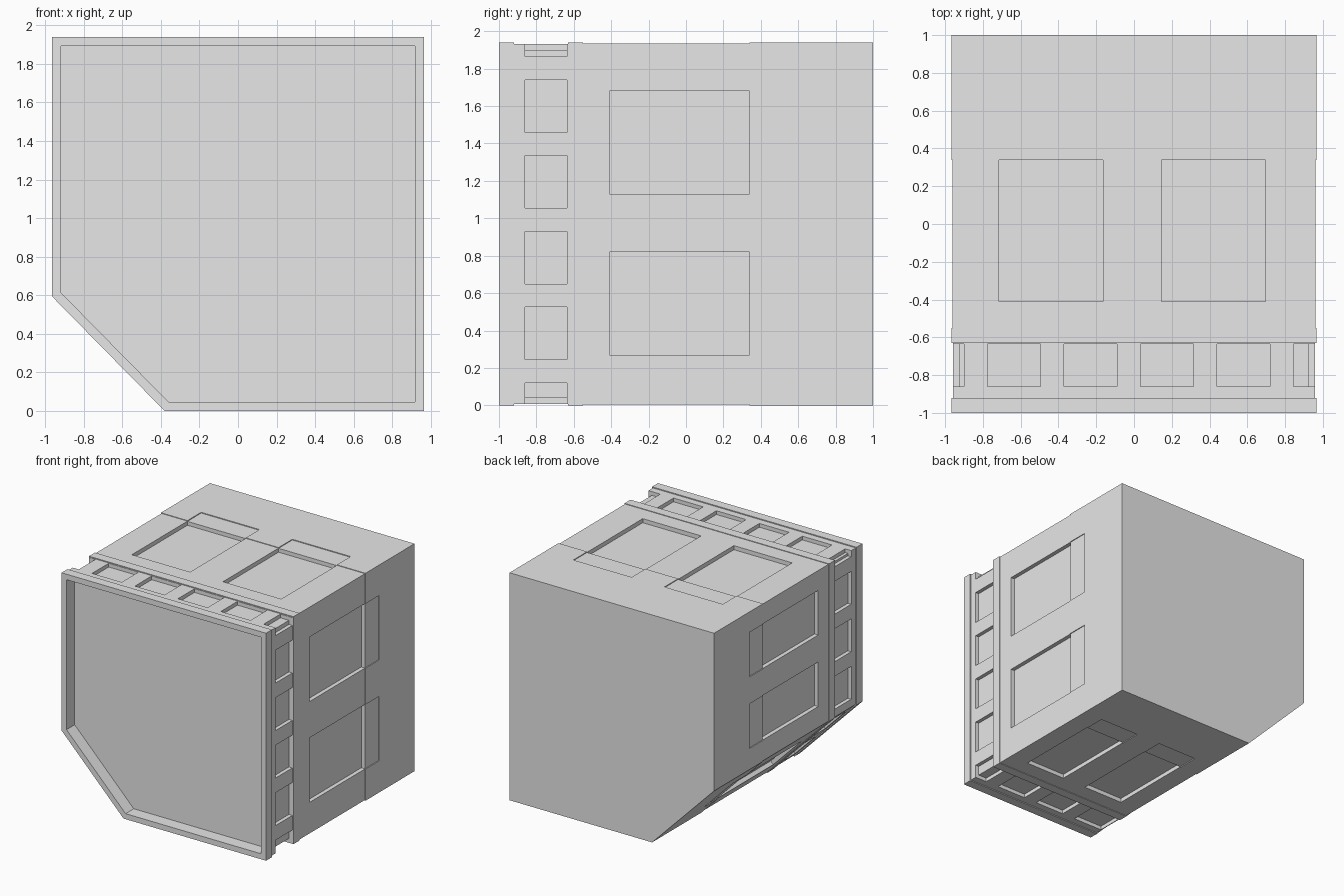
import bpy, bmesh
from mathutils import Vector

old = bpy.data.objects.get("Cube")
if old:
    bpy.data.objects.remove(old, do_unlink=True)

grey = bpy.data.materials.new("light_grey")
grey.use_nodes = True
grey.diffuse_color = (0.8, 0.8, 0.8, 1)
grey.node_tree.nodes["Principled BSDF"].inputs["Base Color"].default_value = (0.8, 0.8, 0.8, 1)

# Cross-section in x and z: a square with one lower corner cut off
OUTLINE = [Vector(p) for p in ((-0.38, 0), (0.965, 0), (0.965, 1.94), (-0.965, 1.94), (-0.965, 0.595))]
COUNT = len(OUTLINE)


def edge_frame(i):
    """Start point, direction, outward normal and length of one side."""
    a, b = OUTLINE[i], OUTLINE[(i + 1) % COUNT]
    u = (b - a).normalized()
    return a, u, Vector((u.y, -u.x)), (b - a).length


def inset_outline(d):
    points = []
    for i in range(COUNT):
        n1, n2 = edge_frame(i - 1 if i else COUNT - 1)[2], edge_frame(i)[2]
        points.append(OUTLINE[i] - (n1 + n2) * d / (1 + n1.dot(n2)))
    return points


def make_object(name, bm):
    bmesh.ops.recalc_face_normals(bm, faces=bm.faces)
    mesh = bpy.data.meshes.new(name)
    bm.to_mesh(mesh)
    bm.free()
    mesh.materials.append(grey)
    obj = bpy.data.objects.new(name, mesh)
    bpy.context.scene.collection.objects.link(obj)
    return obj


# Shell: recessed front panel, rim, rib band, collar, panel band, rear block (y, inset)
SECTIONS = [(-0.89, 0.047), (-1, 0.047), (-1, 0), (-0.92, 0), (-0.92, 0.008), (-0.63, 0.008),
            (-0.63, 0), (-0.55, 0), (-0.55, 0.005), (0.34, 0.005), (0.34, 0), (1, 0)]
bm = bmesh.new()
rings = [[bm.verts.new((p.x, y, p.y)) for p in inset_outline(d)] for y, d in SECTIONS]
for r1, r2 in zip(rings, rings[1:]):
    for i in range(COUNT):
        j = (i + 1) % COUNT
        bm.faces.new((r1[i], r1[j], r2[j], r2[i]))
bm.faces.new(rings[0])
bm.faces.new(rings[-1])
body = make_object("container_body", bm)


def add_box(bm, side, u0, u1, y0, y1, depth):
    """Cutting block sunk into one side by the given depth."""
    a, u, n, _ = edge_frame(side)
    loops = []
    for y in (y0, y1):
        corners = [a + u * s + n * h for s, h in ((u0, -depth), (u1, -depth), (u1, 0.05), (u0, 0.05))]
        loops.append([bm.verts.new((c.x, y, c.y)) for c in corners])
    bm.faces.new(loops[0])
    bm.faces.new(loops[1])
    for i in range(4):
        j = (i + 1) % 4
        bm.faces.new((loops[0][i], loops[0][j], loops[1][j], loops[1][i]))


def cut(bm):
    cutter = make_object("cutter", bm)
    cutter.hide_render = True
    mod = body.modifiers.new("cut", "BOOLEAN")
    mod.operation = "DIFFERENCE"
    mod.solver = "EXACT"
    mod.object = cutter
    bpy.context.view_layer.objects.active = body
    bpy.ops.object.modifier_apply(modifier=mod.name)
    bpy.data.objects.remove(cutter, do_unlink=True)


# Per side: first pocket, pocket count, window starts, window width
SIDES = [(0.01, 4, (0.175, 0.785), 0.38),
         (-0.16, 6, (0.27, 1.13), 0.55),
         (-0.16, 6, (0.27, 1.13), 0.55),
         (-0.22, 4, (0.175, 0.785), 0.38),
         (0.075, 2, (0.225,), 0.38)]
for side, (first, count, windows, width) in enumerate(SIDES):
    # Row of small pockets and the deep window recesses
    bm = bmesh.new()
    for k in range(count):
        start = first + 0.405 * k
        add_box(bm, side, start, start + 0.28, -0.86, -0.635, 0.04)
    for w in windows:
        add_box(bm, side, w, w + width, -0.41, 0.34, 0.04)
    cut(bm)
    # Shallow step behind each window
    bm = bmesh.new()
    for w in windows:
        add_box(bm, side, w, w + width, 0.32, 0.525, 0.007)
    cut(bm)
